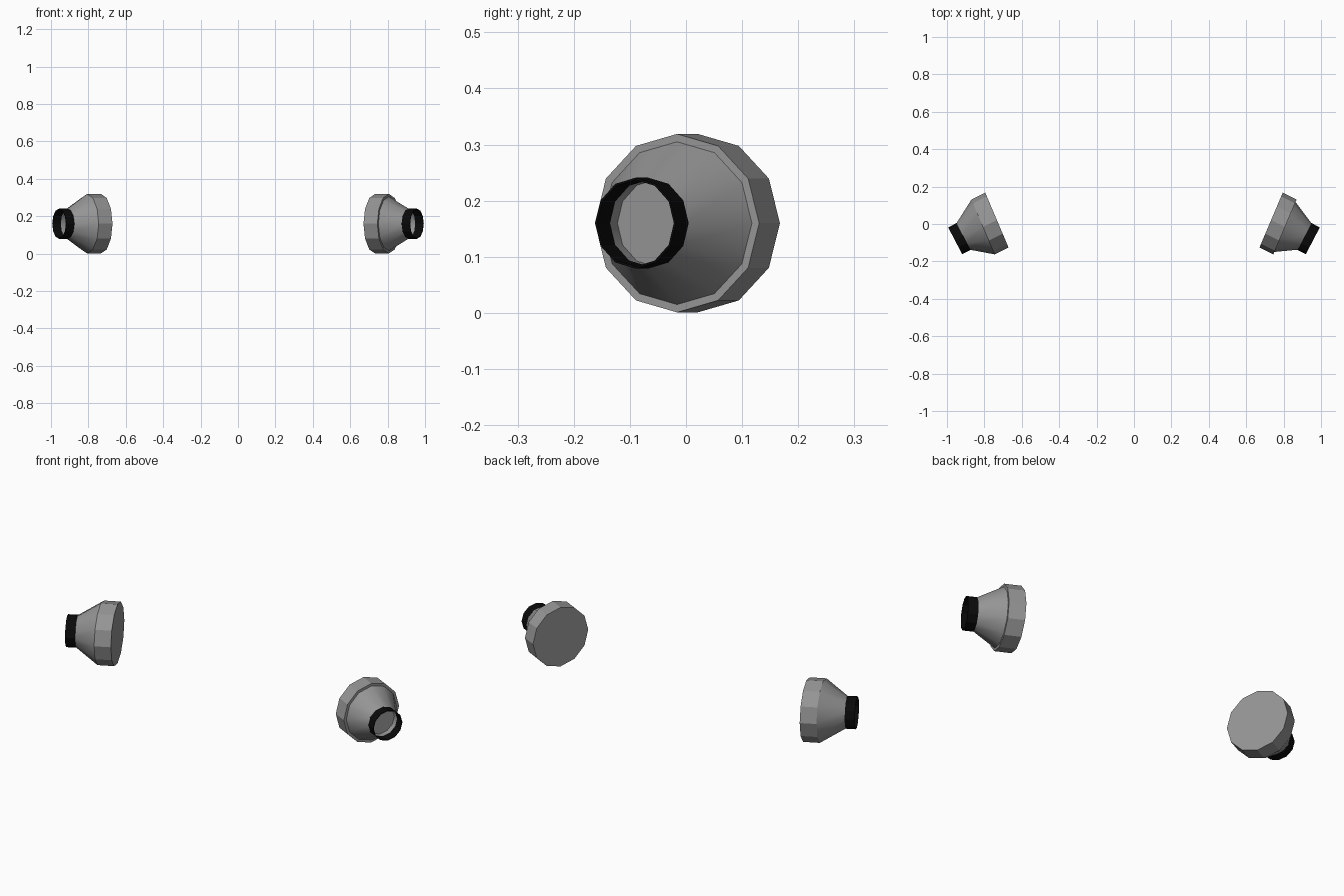
import bpy, math
from mathutils import Vector

if "Cube" in bpy.data.objects:
    bpy.data.objects.remove(bpy.data.objects["Cube"])

N = 12  # sides of every round section


def material(name, c):
    m = bpy.data.materials.new(name)
    m.diffuse_color = (c, c, c, 1)
    m.use_nodes = True
    m.node_tree.nodes["Principled BSDF"].inputs["Base Color"].default_value = m.diffuse_color
    return m


GREY = material("mid grey", 0.3)
BLACK = material("black", 0.003)


def section(side, x, y, radius, tilt):
    """Upright 12-sided ring of points whose axis points outward and forward."""
    a = math.radians(tilt)
    return [Vector((side * (x + radius * math.sin(a) * math.cos(t)),
                    y + radius * math.cos(a) * math.cos(t),
                    0.16 + radius * math.sin(t)))
            for t in (2 * math.pi * i / N for i in range(N))]


def loft(name, side, sections, mat, cap=True, loop=False, smooth=()):
    verts, faces, flags = [], [], []
    for s in sections:
        verts += section(side, *s)
    count = len(sections)
    for k in range(count if loop else count - 1):
        a, b = k * N, (k + 1) % count * N
        for i in range(N):
            j = (i + 1) % N
            faces.append((a + i, a + j, b + j, b + i))
            flags.append(k in smooth)
    if cap:
        faces.append(tuple(reversed(range(N))))
        faces.append(tuple(range((count - 1) * N, count * N)))
        flags += [False, False]
    if side > 0:  # mirrored sides need opposite winding
        faces = [f[::-1] for f in faces]
    me = bpy.data.meshes.new(name)
    me.from_pydata(verts, [], faces)
    me.polygons.foreach_set("use_smooth", flags)
    me.materials.append(mat)
    ob = bpy.data.objects.new(name, me)
    bpy.context.collection.objects.link(ob)
    # keep the rim and the ends crisp next to the smooth cone
    for e in me.edges:
        p, q = e.vertices
        e.use_edge_sharp = p // N == q // N


for side, label, shoulder in ((-1, "left", 0.158), (1, "right", 0.145)):
    # rim, optional shoulder step, cone, and recess at the narrow end
    profile = [(0.733, 0.021, 0.159, 23), (0.807, -0.016, 0.159, 23)]
    if shoulder < 0.15:
        profile.append((0.807, -0.016, shoulder, 23))
    cone = len(profile) - 1
    profile += [(0.915, -0.068, 0.078, 27.5), (0.885, -0.053, 0.078, 27.5)]
    loft(label + "_cone_body", side, profile, GREY, smooth=(cone, cone + 1))

    # open black collar on the narrow end
    loft(label + "_collar", side,
         [(0.912, -0.067, 0.081, 27.5), (0.956, -0.090, 0.081, 27.5),
          (0.956, -0.090, 0.077, 27.5), (0.912, -0.067, 0.077, 27.5)],
         BLACK, cap=False, loop=True)
